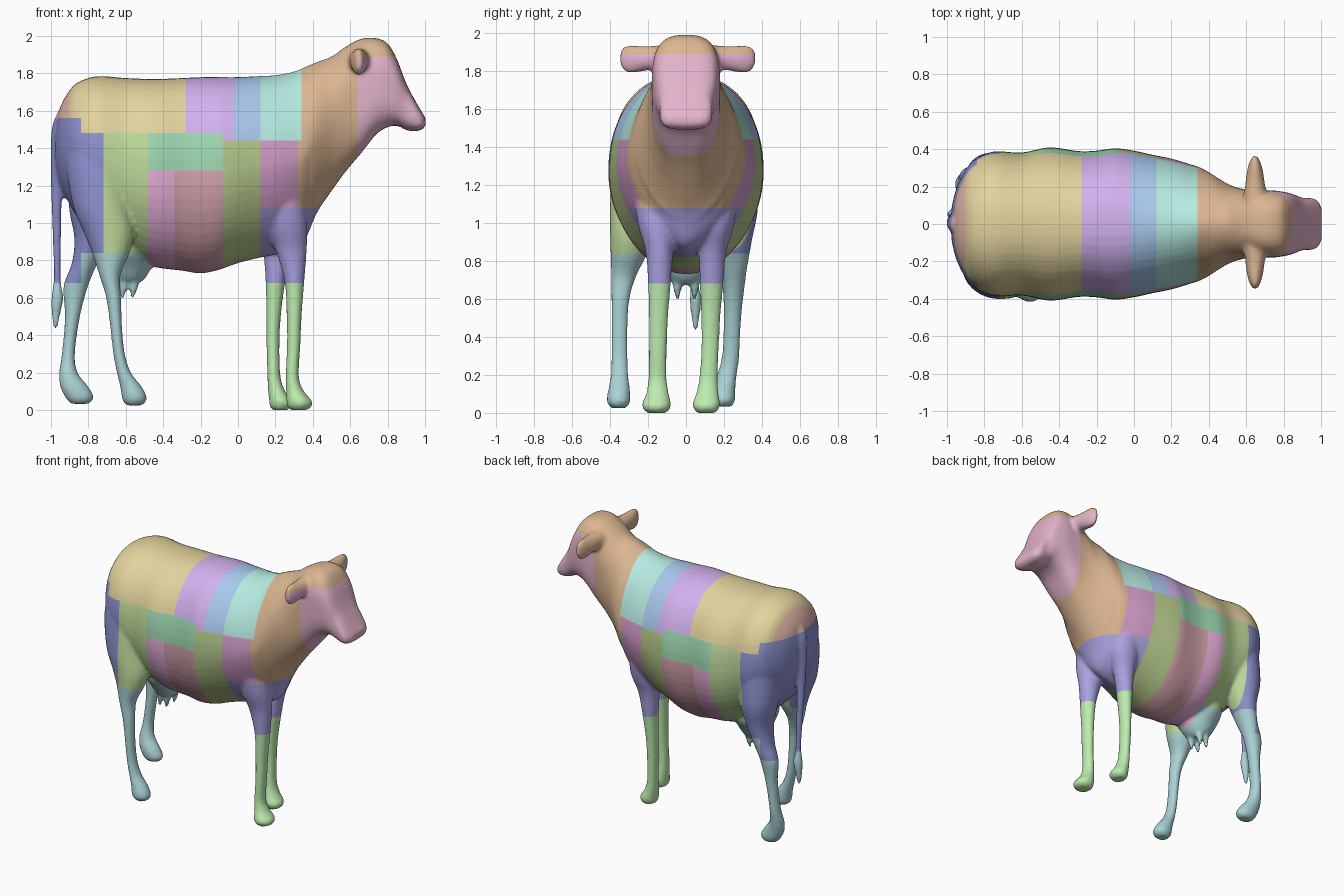
import bpy, bmesh, math
from mathutils import Vector


def smooth_path(rows, steps=4):
    """Catmull-Rom interpolation of section rows."""
    out = []
    for i in range(len(rows) - 1):
        p = [rows[max(0, min(len(rows) - 1, i + k))] for k in (-1, 0, 1, 2)]
        for s in range(steps):
            t = s / steps
            out.append([0.5 * (2 * b + (c - a) * t + (2 * a - 5 * b + 4 * c - d) * t * t
                               + (3 * b - a - 3 * c + d) * t ** 3) for a, b, c, d in zip(*p)])
    return out + [list(rows[-1])]


def loft(bm, rows, axis, power=lambda p, s: 2.0, n=32):
    """Closed skin over rings; each row = position on axis, centre a, b, radius a, b."""
    rings = []
    for p, a, b, ra, rb in smooth_path(rows):
        ring = []
        for i in range(n):
            c, s = math.cos(2 * math.pi * i / n), math.sin(2 * math.pi * i / n)
            e = 2 / power(p, s)
            u = a + ra * math.copysign(abs(c) ** e, c)
            v = b + rb * math.copysign(abs(s) ** e, s)
            ring.append(bm.verts.new({'x': (p, u, v), 'y': (u, p, v), 'z': (u, v, p)}[axis]))
        rings.append(ring)
    for r, q in zip(rings, rings[1:]):
        for i in range(n):
            bm.faces.new((r[i], r[(i + 1) % n], q[(i + 1) % n], q[i]))
    bm.faces.new(rings[0])
    bm.faces.new(rings[-1])


def trunk_power(x, s):
    """Squareness of the trunk section: barrel with keeled belly, narrow shoulders, boxy head."""
    keys = [(-1, 2.2), (-.1, 2.2), (.2, 1.9), (.36, 1.75), (.5, 1.95), (.68, 2.9), (1.1, 3)]
    for (a, p), (b, q) in zip(keys, keys[1:]):
        if x <= b:
            return p + (q - p) * (x - a) / (b - a) - (.25 if s < 0 and x < .4 else 0)


bm = bmesh.new()

# torso, neck and head: x, top z, bottom z, half width
trunk = [(-.975, 1.5, 1.3, .09), (-.95, 1.62, 1.2, .19), (-.9, 1.71, 1.1, .29), (-.85, 1.755, 1.02, .345),
         (-.75, 1.785, .92, .388), (-.6, 1.775, .82, .382), (-.45, 1.77, .765, .41), (-.3, 1.775, .745, .39),
         (-.2, 1.78, .73, .392), (-.1, 1.78, .75, .405), (0, 1.78, .785, .392), (.1, 1.785, .81, .37),
         (.2, 1.79, .83, .35), (.3, 1.81, .86, .32), (.36, 1.835, .91, .3), (.42, 1.86, 1.05, .265),
         (.5, 1.89, 1.17, .215), (.58, 1.945, 1.28, .187), (.66, 1.985, 1.375, .18), (.74, 1.988, 1.475, .18),
         (.8, 1.96, 1.512, .172), (.85, 1.875, 1.52, .16), (.9, 1.745, 1.497, .14), (.95, 1.65, 1.49, .138),
         (.985, 1.59, 1.5, .122), (1.003, 1.56, 1.52, .085)]
loft(bm, [(x, 0, (t + b) / 2, w, (t - b) / 2) for x, t, b, w in trunk], 'x', trunk_power, 48)

# front legs (z, x, y, rx, ry)
loft(bm, [(1.25, .23, -.18, .11, .11), (1.0, .26, -.155, .11, .1), (.85, .285, -.14, .082, .073),
          (.68, .302, -.14, .052, .06), (.5, .3, -.145, .04, .051), (.35, .298, -.148, .036, .048),
          (.18, .29, -.15, .035, .049), (.1, .305, -.15, .048, .06), (.05, .327, -.155, .068, .076),
          (.02, .33, -.155, .066, .07), (0, .325, -.155, .045, .05)], 'z')
loft(bm, [(1.25, .22, .18, .11, .11), (1.0, .225, .155, .11, .1), (.85, .21, .14, .075, .073),
          (.68, .2, .135, .052, .062), (.5, .19, .13, .039, .051), (.35, .187, .127, .035, .047),
          (.18, .192, .118, .035, .049), (.1, .207, .112, .046, .06), (.05, .227, .107, .06, .072),
          (.02, .228, .107, .058, .066), (0, .225, .107, .04, .048)], 'z')

# hind legs, one stepping forward
loft(bm, [(1.55, -.72, -.2, .15, .14), (1.35, -.75, -.22, .17, .16), (1.1, -.73, -.265, .155, .135),
          (.95, -.69, -.285, .135, .115), (.84, -.68, -.3, .1, .097), (.72, -.685, -.328, .056, .066),
          (.6, -.665, -.345, .04, .048), (.45, -.652, -.35, .032, .043), (.3, -.636, -.35, .031, .043),
          (.2, -.61, -.35, .038, .047), (.13, -.575, -.352, .056, .056), (.08, -.557, -.355, .066, .062),
          (.05, -.553, -.355, .064, .058), (.025, -.555, -.355, .042, .04)], 'z')
loft(bm, [(1.55, -.72, .19, .14, .13), (1.4, -.75, .2, .15, .16), (1.1, -.775, .235, .13, .145),
          (.92, -.785, .24, .09, .11), (.78, -.822, .245, .068, .08), (.66, -.868, .25, .066, .058),
          (.5, -.885, .245, .04, .046), (.3, -.907, .235, .035, .046), (.2, -.907, .215, .05, .052),
          (.13, -.878, .202, .074, .058), (.08, -.852, .2, .078, .06), (.055, -.845, .2, .07, .054),
          (.033, -.845, .2, .048, .038)], 'z')

# tail with tuft
loft(bm, [(1.6, -.93, 0, .03, .05), (1.5, -.962, 0, .035, .045), (1.3, -.968, .01, .033, .037),
          (1.1, -.97, .02, .028, .028), (.9, -.968, .035, .022, .023), (.7, -.967, .045, .02, .02),
          (.6, -.966, .05, .033, .03), (.52, -.973, .05, .025, .024), (.43, -.976, .05, .01, .01)], 'z')

# ears, tapering towards the tip
for s in (1, -1):
    loft(bm, [(s * y + .008, x, z, rx, rz) for y, x, z, rx, rz in
              [(.1, .65, 1.86, .075, .08), (.19, .648, 1.868, .055, .064), (.25, .647, 1.864, .047, .068),
               (.3, .647, 1.862, .037, .073), (.33, .647, 1.864, .026, .065), (.355, .647, 1.868, .013, .04)]], 'y')

# udder and teats
loft(bm, [(.95, -.57, 0, .15, .2), (.85, -.585, 0, .14, .19), (.76, -.58, 0, .115, .13),
          (.7, -.58, 0, .08, .09), (.675, -.58, 0, .045, .05)], 'z')
for dx in (-.61, -.555):
    for y in (-.045, .045):
        loft(bm, [(.75, dx, y, .034, .034), (.67, dx, y, .025, .025), (.6, dx - .01, y, .011, .011)], 'z', n=12)

# fuse into one skin, then relax it
bmesh.ops.recalc_face_normals(bm, faces=bm.faces)
raw_mesh = bpy.data.meshes.new("raw_body")
bm.to_mesh(raw_mesh)
bm.free()
raw = bpy.data.objects.new("raw_body", raw_mesh)
bpy.context.collection.objects.link(raw)
remesh = raw.modifiers.new("fuse", 'REMESH')
remesh.mode, remesh.voxel_size = 'VOXEL', .0125
relax = raw.modifiers.new("relax", 'SMOOTH')
relax.factor, relax.iterations = .5, 5
fused = bpy.data.meshes.new_from_object(raw.evaluated_get(bpy.context.evaluated_depsgraph_get()))
bpy.data.objects.remove(raw)

# slice along the borders of the cuts
bm = bmesh.new()
bm.from_mesh(fused)
x_cuts = (-.9, -.84, -.72, -.48, -.34, -.28, -.08, -.02, .12, .32, .34, .64)
z_cuts = (.68, .84, 1.08, 1.28, 1.44, 1.48, 1.56, 1.89)
for normal, cuts in (((1, 0, 0), x_cuts), ((0, 0, 1), z_cuts)):
    for c in cuts:
        bmesh.ops.bisect_plane(bm, geom=bm.verts[:] + bm.edges[:] + bm.faces[:], dist=.0005,
                               plane_co=Vector(normal) * c, plane_no=normal)
bm.normal_update()

# cuts: name, colour, test on face centre (first match wins)
regions = [
    ("head", (226, 178, 202), lambda x, z: x > .64 and 1.08 < z < 1.89),
    ("neck", (218, 180, 144), lambda x, z: x > (.34 if z > 1.44 else .32) and z > 1.08),
    ("chuck", (180, 234, 224), lambda x, z: x > .12 and z > 1.44),
    ("rib", (168, 200, 238), lambda x, z: x > -.02 and z > 1.44),
    ("loin", (208, 176, 238), lambda x, z: x > -.28 and z > (1.44 if x > -.08 else 1.48)),
    ("tail_base", (230, 184, 172), lambda x, z: x < -.9 and z > 1.56),
    ("rump", (226, 210, 156), lambda x, z: z > (1.56 if x < -.84 else 1.48)),
    ("thigh", (140, 144, 206), lambda x, z: x < -.72 and z > (.68 if x < -.84 else .84)),
    ("hind_flank", (188, 216, 152), lambda x, z: x < -.48 and z > .84),
    ("hind_shank", (168, 208, 211), lambda x, z: x < -.48),
    ("upper_flank", (156, 214, 174), lambda x, z: x < -.08 and z > 1.28),
    ("flank", (232, 174, 218), lambda x, z: x < -.34),
    ("belly", (212, 162, 172), lambda x, z: x < -.08),
    ("plate", (178, 198, 136), lambda x, z: x < .12),
    ("shoulder", (210, 156, 202), lambda x, z: z > 1.08),
    ("brisket", (168, 160, 224), lambda x, z: z > .68),
    ("front_shank", (188, 236, 174), lambda x, z: True)]
groups = {name: [] for name, _, _ in regions}
for f in bm.faces:
    c = f.calc_center_median()
    groups[next(n for n, _, test in regions if test(c.x, c.z))].append(f)

for name, colour, _ in regions:
    index, verts = {}, []
    faces = []
    for f in groups[name]:
        for v in f.verts:
            if v not in index:
                index[v] = len(verts)
                verts.append(v)
        faces.append([index[v] for v in f.verts])
    me = bpy.data.meshes.new(name)
    me.from_pydata([v.co for v in verts], [], faces)
    me.shade_smooth()
    # keep shading continuous across borders
    me.normals_split_custom_set_from_vertices([v.normal for v in verts])
    mat = bpy.data.materials.new(name)
    mat.diffuse_color = [(k / 255) ** 2.2 for k in colour] + [1]
    me.materials.append(mat)
    bpy.context.collection.objects.link(bpy.data.objects.new(name, me))
bm.free()
bpy.data.meshes.remove(fused)
